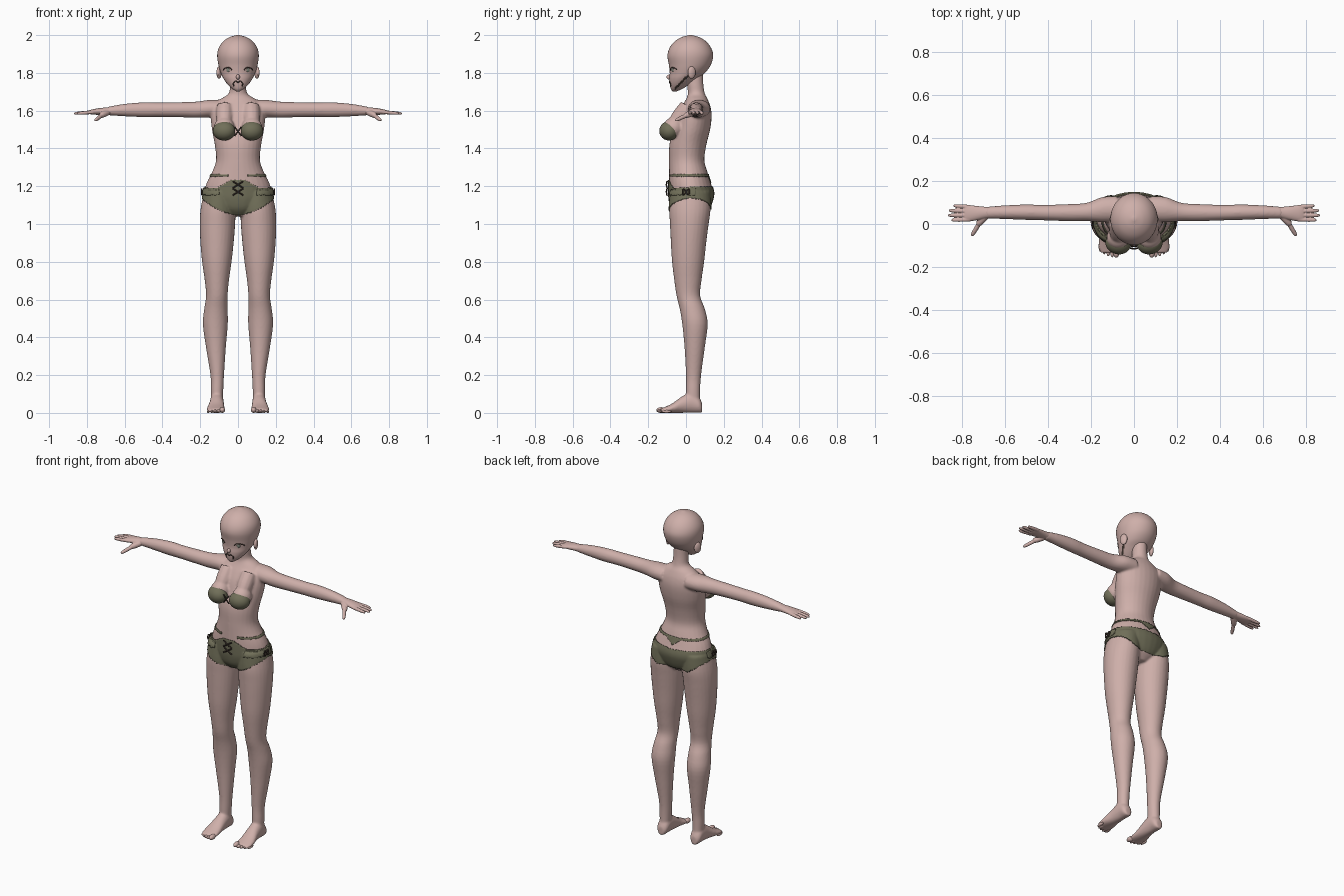
import bpy, bmesh, math
from mathutils import Vector, Matrix

cube = bpy.data.objects.get("Cube")
if cube:
    bpy.data.objects.remove(cube)


def material(name, rgb):
    m = bpy.data.materials.new(name)
    m.use_nodes = True
    m.diffuse_color = (*rgb, 1)
    bsdf = m.node_tree.nodes["Principled BSDF"]
    bsdf.inputs["Base Color"].default_value = (*rgb, 1)
    bsdf.inputs["Roughness"].default_value = 0.8
    return m


SKIN = material("skin", (0.62, 0.43, 0.40))
CLOTH = material("olive cloth", (0.165, 0.16, 0.1))
DARK = material("dark brown", (0.055, 0.038, 0.03))
IRIS = material("grey green", (0.2, 0.22, 0.18))
SIDES = (1, -1)


def finish(name, bm, *mats):
    bmesh.ops.recalc_face_normals(bm, faces=bm.faces)
    mesh = bpy.data.meshes.new(name)
    bm.to_mesh(mesh)
    bm.free()
    for m in mats:
        mesh.materials.append(m)
    for p in mesh.polygons:
        p.use_smooth = True
    ob = bpy.data.objects.new(name, mesh)
    bpy.context.collection.objects.link(ob)
    return ob


def spline(a, b, c, d, t):
    return b + (c - a) * (t / 2) + (a - b * 2.5 + c * 2 - d / 2) * t**2 + ((b - c) * 1.5 + (d - a) / 2) * t**3


def loft(bm, rings, n=28, steps=4):
    """Skin smooth elliptical rings, each a (centre, u, v) triple."""
    rings = [[Vector(p) for p in r] for r in rings]
    last = len(rings) - 1
    dense = []
    for i in range(last):
        four = [rings[max(0, min(last, i + k))] for k in (-1, 0, 1, 2)]
        for s in range(steps):
            dense.append([spline(*(r[k] for r in four), s / steps) for k in range(3)])
    dense.append(rings[-1])
    angles = [math.tau * k / n for k in range(n)]
    loops = [[bm.verts.new(c + u * math.cos(a) + v * math.sin(a)) for a in angles] for c, u, v in dense]
    for lo, hi in zip(loops, loops[1:]):
        for k in range(n):
            j = (k + 1) % n
            bm.faces.new((lo[k], lo[j], hi[j], hi[k]))
    bm.faces.new(loops[0][::-1])
    bm.faces.new(loops[-1])


def upright(rows):
    """Rows of height, centre x, half width, front y, back y."""
    return [((x, (f + b) / 2, z), (w, 0, 0), (0, (b - f) / 2, 0)) for z, x, w, f, b in rows]


def rod(bm, p, q, r, flat=1.0):
    p, q = Vector(p), Vector(q)
    d = (q - p).normalized()
    u = d.cross(Vector((0, 0, 1))).normalized()
    v = u.cross(d)
    loft(bm, [(p.lerp(q, t), u * r * k, v * r * k * flat)
              for t, k in ((0, 1), (0.5, 1), (0.88, 0.8), (1, 0.3))], 12, 3)


def ball(bm, centre, radii, turn=0):
    bmesh.ops.create_uvsphere(bm, u_segments=32, v_segments=20, radius=1,
                              matrix=Matrix.Translation(centre) @ Matrix.Rotation(turn, 4, "Z") @ Matrix.Diagonal((*radii, 1)))


def merge(ob, voxel, smooth):
    """Fuse overlapping volumes into one soft skin."""
    rm = ob.modifiers.new("fuse", "REMESH")
    rm.mode, rm.voxel_size = "VOXEL", voxel
    sm = ob.modifiers.new("soften", "SMOOTH")
    sm.factor, sm.iterations = 0.5, smooth
    dg = bpy.context.evaluated_depsgraph_get()
    mesh = bpy.data.meshes.new_from_object(ob.evaluated_get(dg))
    ob.modifiers.clear()
    ob.data = mesh
    mesh.materials.clear()
    mesh.materials.append(SKIN)
    for p in mesh.polygons:
        p.use_smooth = True
        p.material_index = 0


# Body: torso, neck, legs and arms fused together
bm = bmesh.new()
loft(bm, upright([
    (1.04, 0, .05, -.04, .08), (1.08, 0, .13, -.075, .12), (1.13, 0, .17, -.088, .14),
    (1.17, 0, .178, -.09, .145), (1.22, 0, .165, -.09, .13), (1.28, 0, .135, -.09, .112),
    (1.34, 0, .116, -.09, .097), (1.42, 0, .123, -.088, .108), (1.5, 0, .138, -.07, .128),
    (1.57, 0, .145, -.05, .136), (1.62, 0, .14, -.025, .13), (1.66, 0, .095, 0, .115),
    (1.69, 0, .05, .01, .1), (1.74, 0, .042, .005, .092), (1.8, 0, .04, .005, .09)]))
leg = [(1.17, .1, .08, -.078, .125), (1.08, .106, .092, -.088, .13), (1.0, .109, .094, -.085, .12),
       (.9, .111, .088, -.08, .107), (.8, .112, .078, -.074, .096), (.7, .112, .064, -.062, .082),
       (.62, .112, .057, -.05, .075), (.55, .117, .062, -.033, .1), (.47, .12, .066, -.02, .115),
       (.35, .117, .053, -.008, .1), (.2, .11, .036, 0, .08), (.12, .111, .033, 0, .075), (.04, .112, .03, .0, .075)]
arm = [(.08, .07, 1.61, .06, .048), (.15, .067, 1.61, .058, .047), (.22, .056, 1.605, .043, .043),
       (.3, .053, 1.605, .04, .04), (.42, .053, 1.605, .036, .038), (.5, .055, 1.605, .036, .039),
       (.6, .055, 1.603, .032, .033), (.69, .053, 1.598, .027, .022)]
foot = [(.086, .112, .018, .05), (.07, .112, .033, .08), (.03, .112, .036, .11), (-.02, .113, .039, .088),
        (-.07, .117, .046, .052), (-.11, .117, .048, .032), (-.135, .117, .038, .022)]
for s in SIDES:
    loft(bm, upright([(z, s * x, w, f, b) for z, x, w, f, b in leg]))
    loft(bm, [((s * x, y, z), (0, ry, 0), (0, 0, rz)) for x, y, z, ry, rz in arm])
    loft(bm, [((s * x, y, t / 2), (w, 0, 0), (0, 0, t / 2)) for y, x, w, t in foot])
    ball(bm, (s * .073, -.065, 1.51), (.055, .055, .055))
    rod(bm, (s * .07, .01, 1.62), (s * .073, -.07, 1.52), .045)
body = finish("body", bm, SKIN)
merge(body, .006, 5)

# Hands with four fingers and a thumb, and feet with toes
bm = bmesh.new()
for s in SIDES:
    palm = [(.66, .054, 1.6, .027, .024), (.69, .053, 1.598, .027, .02), (.73, .051, 1.596, .033, .018),
            (.77, .05, 1.593, .038, .014), (.79, .05, 1.592, .036, .009)]
    loft(bm, [((s * x, y, z), (0, ry, 0), (0, 0, rz)) for x, y, z, ry, rz in palm])
    for k, tip in enumerate((.852, .868, .864, .842)):
        y = .021 + .0195 * k
        rod(bm, (s * .765, y, 1.593), (s * tip, y - .003 + .003 * k, 1.585), .0095)
    rod(bm, (s * .69, .04, 1.592), (s * .73, -.005, 1.572), .017)
    rod(bm, (s * .72, .005, 1.576), (s * .757, -.056, 1.548), .0105)
hands = finish("hands", bm, SKIN)
merge(hands, .003, 2)

bm = bmesh.new()
for s in SIDES:
    for k in range(5):
        r = .015 if k == 0 else .0105 - .0006 * k
        ball(bm, (s * (.083 + .0185 * k), -.131 + .0035 * k * k * .5, r), (r, .026, r))
finish("toes", bm, SKIN)

# Head, with a darker edge along the jaw
skull = [(1.702, 0, .008, -.07, -.05), (1.715, 0, .03, -.08, -.02), (1.74, 0, .056, -.086, .02),
         (1.77, 0, .077, -.088, .06), (1.8, 0, .091, -.086, .1), (1.84, 0, .103, -.09, .13),
         (1.89, 0, .11, -.098, .144), (1.93, 0, .103, -.088, .134), (1.965, 0, .08, -.062, .108),
         (1.988, 0, .047, -.026, .072), (2.0, 0, .008, .015, .031)]
bm = bmesh.new()
loft(bm, upright(skull), 72, 8)
ball(bm, (0, -.085, 1.778), (.01, .018, .014))
for s in SIDES:
    ball(bm, (s * .1, .03, 1.802), (.012, .022, .033), s * .4)
head = finish("head", bm, SKIN, DARK)
for p in head.data.polygons:
    c = p.center
    if -.06 < c.y < .012 and abs(c.z - 1.775 - c.y) < .008 and abs(c.x) > .02:
        p.material_index = 1


def face_y(x, z):
    """Depth of the face surface at a given place."""
    for a, b in zip(skull, skull[1:]):
        if a[0] <= z <= b[0]:
            t = (z - a[0]) / (b[0] - a[0])
            w, f, k = (a[i] + (b[i] - a[i]) * t for i in (2, 3, 4))
            return (f + k) / 2 - (k - f) / 2 * math.sqrt(max(0, 1 - (x / w) ** 2))


# Eyes, lashes and mouth line
def line(name, points, r, mat):
    cu = bpy.data.curves.new(name, "CURVE")
    cu.dimensions, cu.bevel_depth, cu.bevel_resolution = "3D", r, 2
    sp = cu.splines.new("POLY")
    sp.points.add(len(points) - 1)
    for p, co in zip(sp.points, points):
        p.co = (*co, 1)
    cu.materials.append(mat)
    bpy.context.collection.objects.link(bpy.data.objects.new(name, cu))


def on_face(points, s=1):
    return [(s * x, face_y(x, z) - .001, z) for x, z in points]


for s, side in zip(SIDES, ("left", "right")):
    bm = bmesh.new()
    ball(bm, (s * .053, face_y(.053, 1.815), 1.815), (.01, .003, .011), s * .5)
    finish(side + "_eye", bm, IRIS)
    line(side + "_lash", on_face([(.033, 1.815), (.042, 1.826), (.056, 1.829), (.07, 1.824), (.078, 1.816)], s), .003, DARK)
    line(side + "_mouth_edge", on_face([(0, 1.748), (.012, 1.757), (.026, 1.745), (.022, 1.73)], s), .0035, DARK)


# Garments: pieces of the body surface lifted off the skin
def garment(name, rule, lift, mat=CLOTH):
    bm = bmesh.new()
    bm.from_mesh(body.data)
    bm.normal_update()
    away = [f for f in bm.faces if not rule(abs(f.calc_center_median().x), *f.calc_center_median().yz)]
    moves = [(v, v.normal * lift) for v in bm.verts]
    for v, d in moves:
        v.co += d
    bmesh.ops.delete(bm, geom=away, context="FACES")
    ob = finish(name, bm, mat)
    so = ob.modifiers.new("thickness", "SOLIDIFY")
    so.thickness, so.offset = lift, -1


def briefs(x, y, z):
    if y < .02:
        return 1.05 + 2.4 * x * x < z < max(1.19, 1.235 - max(0, x - .03) * .55)
    return 1.075 + max(0, x - .1) * .7 < z < 1.195


garment("briefs", briefs, .005)
garment("hip_straps", lambda x, y, z: 1.152 < z < 1.188 and x > .1 and y < .05, .01)
garment("waist_string", lambda x, y, z: (abs(z - 1.256) < .006 and (x > .05 or y > 0))
        or (y > 0 and x < .045 and 1.215 + x * .8 < z < 1.256), .004)

# Top: two cups joined by a lace
bm = bmesh.new()
for s in SIDES:
    ball(bm, (s * .074, -.09, 1.493), (.06, .051, .051), s * .25)
finish("top_cups", bm, CLOTH)


def cross(name, y, z, w, h):
    for s, side in zip(SIDES, ("left", "right")):
        line(f"{name}_{side}", [(-s * w, y, z - h), (0, y - .004, z), (s * w, y, z + h)], .004, DARK)


cross("top_lace", -.112, 1.49, .018, .024)
cross("lower_waist_lace", -.1, 1.17, .028, .018)
cross("upper_waist_lace", -.1, 1.208, .028, .018)

# Bow rings on the hips
for s, side in zip(SIDES, ("left", "right")):
    ring = [(s * .192, .018 * math.sin(a), 1.17 + .014 * math.sin(2 * a))
            for a in (math.tau * k / 24 for k in range(25))]
    line(side + "_hip_bow", ring, .004, DARK)
